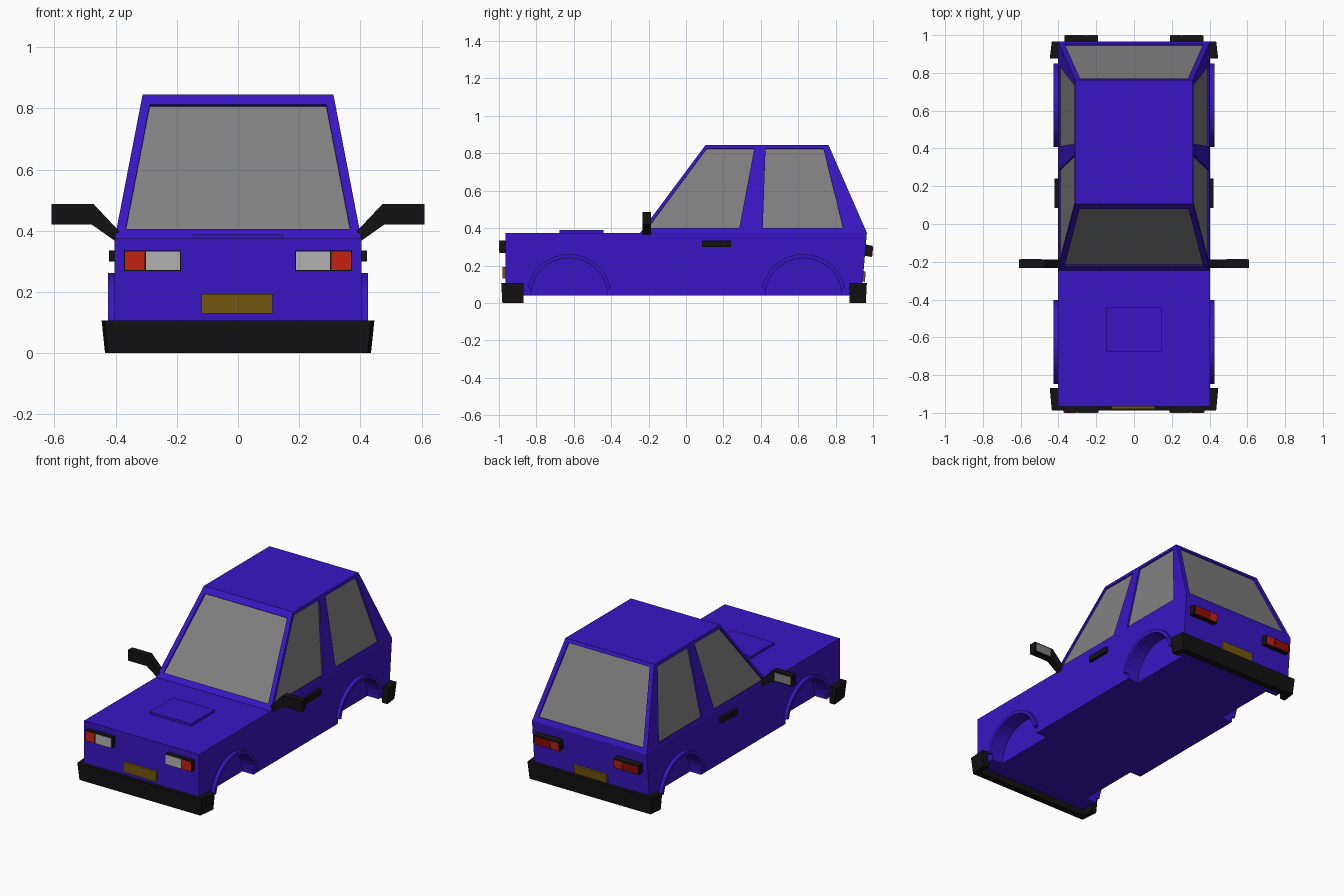
import bpy, bmesh, math
from mathutils import Vector

if "Cube" in bpy.data.objects:
    bpy.data.objects.remove(bpy.data.objects["Cube"])


def material(name, rgb):
    m = bpy.data.materials.new(name)
    m.diffuse_color = (*rgb, 1)
    m.use_nodes = True
    m.node_tree.nodes["Principled BSDF"].inputs["Base Color"].default_value = m.diffuse_color
    return m


BLUE = material("blue_paint", (0.04, 0.008, 0.55))
BLACK = material("black_plastic", (0.006, 0.006, 0.006))
GLASS = material("grey_glass", (0.22, 0.22, 0.22))
RED = material("red_lens", (0.55, 0.015, 0.005))
DARK_RED = material("dark_red_lens", (0.3, 0.004, 0.002))
CLEAR = material("clear_lens", (0.45, 0.45, 0.45))
GOLD = material("plate_yellow", (0.17, 0.095, 0.005))


def finish(name, bm, mat):
    bmesh.ops.recalc_face_normals(bm, faces=bm.faces)
    me = bpy.data.meshes.new(name)
    bm.to_mesh(me)
    bm.free()
    me.materials.append(mat)
    ob = bpy.data.objects.new(name, me)
    bpy.context.collection.objects.link(ob)
    return ob


def add_prism(bm, pts, vec):
    """Polygon pts swept along vec."""
    a = [bm.verts.new(p) for p in pts]
    b = [bm.verts.new(Vector(p) + Vector(vec)) for p in pts]
    bm.faces.new(a)
    bm.faces.new(b[::-1])
    for i in range(len(a)):
        j = (i + 1) % len(a)
        bm.faces.new((a[i], b[i], b[j], a[j]))
    return a, b


def prism(name, pts, vec, mat):
    bm = bmesh.new()
    add_prism(bm, pts, vec)
    return finish(name, bm, mat)


def box(name, x, y, z, mat):
    pts = [(x[0], y[0], z[0]), (x[1], y[0], z[0]), (x[1], y[0], z[1]), (x[0], y[0], z[1])]
    return prism(name, pts, (0, y[1] - y[0], 0), mat)


# Body shell: side profile, the cabin leaning inwards above the waist
WAIST, ROOF = 0.375, 0.845


def side_x(z):
    return 0.403 - 0.091 * max(0, z - WAIST) / (ROOF - WAIST)


def front_y(z):
    return -0.245 + 0.35 * (z - WAIST) / (ROOF - WAIST)


def rear_y(z):
    return 0.967 - 0.205 * (z - WAIST) / (ROOF - WAIST)


profile = [(-0.965, 0.04), (0.938, 0.04), (rear_y(WAIST), WAIST), (rear_y(ROOF), ROOF),
           (front_y(ROOF), ROOF), (front_y(WAIST), WAIST), (-0.965, WAIST)]
bm = bmesh.new()
rows = [[bm.verts.new((s * side_x(z), y, z)) for y, z in profile] for s in (-1, 1)]
for r in rows:
    bm.faces.new([r[i] for i in (0, 1, 2, 5, 6)])
    bm.faces.new([r[i] for i in (2, 3, 4, 5)])
for i in range(7):
    j = (i + 1) % 7
    bm.faces.new((rows[0][i], rows[0][j], rows[1][j], rows[1][i]))
body = finish("body_shell", bm, BLUE)

# Windows: shallow recesses in the shell with glass set in them
cut = bmesh.new()


def window(name, pts):
    p = [Vector(q) for q in pts]
    n = (p[1] - p[0]).cross(p[2] - p[0]).normalized()
    if n.dot((p[0] + p[2]) / 2 - Vector((0, 0.4, 0.4))) < 0:
        n = -n
    add_prism(cut, [q + n * 0.02 for q in p], -n * 0.032)
    prism(name, [q - n * 0.010 for q in p], -n * 0.008, GLASS)


for name, fy, z0, z1 in (("windscreen", front_y, 0.405, 0.812), ("rear_window", rear_y, 0.405, 0.825)):
    w0, w1 = side_x(z0) - 0.03, side_x(z1) - 0.03
    window(name, [(-w0, fy(z0), z0), (w0, fy(z0), z0), (w1, fy(z1), z1), (-w1, fy(z1), z1)])
for s, side in ((-1, "left"), (1, "right")):
    for name, ys in (("front", (-0.205, 0.285, 0.365, 0.11)), ("back", (0.41, 0.84, 0.735, 0.425))):
        window(f"{side}_{name}_window",
               [(s * side_x(z), y, z) for y, z in zip(ys, (0.4, 0.4, 0.825, 0.825))])

# Wheel wells and arch flanges
N = 20
for y0, end in ((-0.625, "front"), (0.628, "rear")):
    for s, side in ((-1, "left"), (1, "right")):
        def ring(r, a0, a1, x, n):
            return [(s * x, y0 + r * math.cos(a0 + (a1 - a0) * i / n),
                     0.035 + r * math.sin(a0 + (a1 - a0) * i / n)) for i in range(n + 1)]
        add_prism(cut, ring(0.205, -0.5, math.pi + 0.5, 0.325, N), (s * 0.2, 0, 0))
        t = 0.2
        outer, inner = (ring(r, t, math.pi - t, 0.395, 16) for r in (0.226, 0.205))
        bm = bmesh.new()
        grid = []
        for o, i in zip(outer, inner):
            d = Vector((s * 0.03, 0, 0))
            grid.append([bm.verts.new(v) for v in (o, Vector(o) + d, Vector(i) + d, i)])
        for a, b in zip(grid, grid[1:]):
            for k in range(4):
                bm.faces.new((a[k], a[(k + 1) % 4], b[(k + 1) % 4], b[k]))
        bm.faces.new(grid[0])
        bm.faces.new(grid[-1])
        finish(f"{end}_{side}_arch", bm, BLUE)

cutter = finish("shell_cutter", cut, BLUE)
cutter.hide_render = True
cutter.hide_set(True)
mod = body.modifiers.new("openings", "BOOLEAN")
mod.operation, mod.object, mod.solver = "DIFFERENCE", cutter, "EXACT"

# Bonnet scoop
box("bonnet_scoop", (-0.145, 0.145), (-0.675, -0.44), (0.36, 0.39), BLUE)


# Bumpers: U-shaped plan wrapping the corners, narrower at the bottom
def bumper(name, y_end, y_face, y_in):
    half = [(0.398, y_in), (0.398, y_end), (0.446, y_end), (0.435, y_face)]
    plan = half + [(-x, y) for x, y in half[::-1]]
    bm = bmesh.new()
    low, top = add_prism(bm, [(x, y, 0) for x, y in plan], (0, 0, 0.107))
    for v in low:
        if abs(v.co.x) > 0.4:
            v.co.x *= 0.975
        if abs(v.co.y - y_face) < 0.001:
            v.co.y *= 0.994
    finish(name, bm, BLACK)


bumper("front_bumper", -0.868, -0.988, -0.94)
bumper("rear_bumper", 0.875, 0.967, 0.92)

# Front plate, and rear fittings leaning with the tail
box("front_plate", (-0.12, 0.112), (-0.98, -0.95), (0.13, 0.193), GOLD)


def tail_box(name, x, z, depth, back, mat):
    """Box on the sloping tail, from back to depth outside the panel."""
    y = [0.938 + (q - 0.04) * 0.029 / 0.335 for q in z]
    n = Vector((0, 1, -0.18)).normalized()
    pts = [Vector((x[a], y[b], z[b])) + n * back for a, b in ((0, 0), (1, 0), (1, 1), (0, 1))]
    prism(name, pts, n * (depth - back), mat)


tail_box("rear_plate", (-0.115, 0.115), (0.115, 0.17), 0.012, -0.02, GOLD)

for s, side in ((-1, "left"), (1, "right")):
    def sx(a, b):
        return tuple(sorted((s * a, s * b)))
    # Headlights with red side lamps
    box(f"{side}_headlight_case", sx(0.187, 0.372), (-0.997, -0.95), (0.268, 0.335), BLACK)
    box(f"{side}_headlight", sx(0.19, 0.30), (-1.0, -0.98), (0.271, 0.332), CLEAR)
    box(f"{side}_side_lamp", sx(0.305, 0.369), (-1.0, -0.98), (0.271, 0.332), RED)
    # Tail lights
    tail_box(f"{side}_tail_case", sx(0.19, 0.367), (0.252, 0.312), 0.037, -0.02, BLACK)
    tail_box(f"{side}_tail_lamp", sx(0.255, 0.362), (0.257, 0.307), 0.040, 0.02, DARK_RED)
    tail_box(f"{side}_reverse_lamp", sx(0.195, 0.250), (0.257, 0.307), 0.040, 0.02, RED)
    # Door handle
    box(f"{side}_door_handle", sx(0.39, 0.422), (0.085, 0.24), (0.30, 0.335), BLACK)
    # Wing mirror: bent arm and head, with glass on the back
    arm = [(0.39, 0.40), (0.472, 0.487), (0.61, 0.487), (0.61, 0.42), (0.478, 0.42), (0.39, 0.358)]
    prism(f"{side}_mirror", [(s * x, -0.232, z) for x, z in arm], (0, 0.044, 0), BLACK)
    box(f"{side}_mirror_glass", sx(0.49, 0.602), (-0.2, -0.186), (0.428, 0.479), GLASS)
